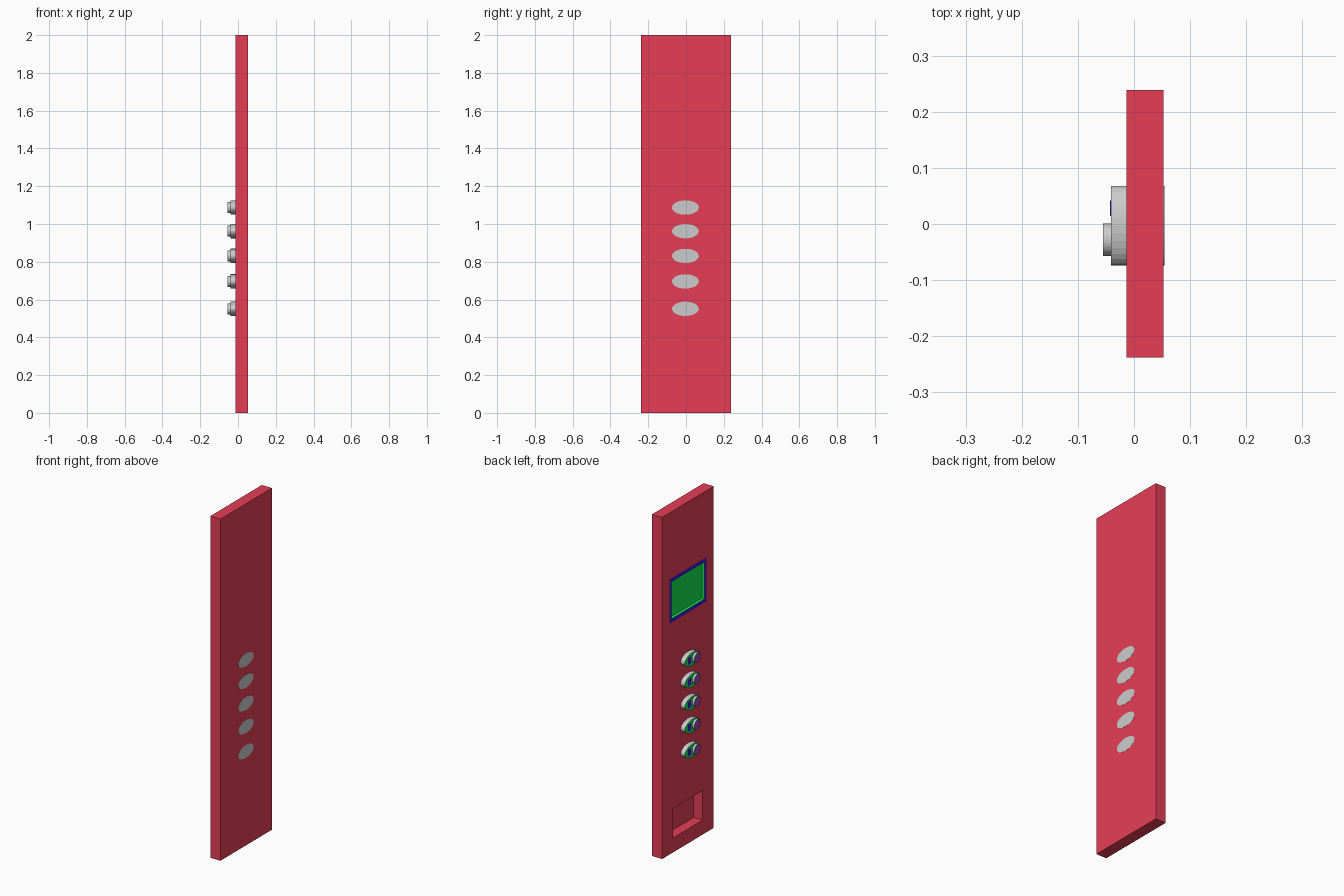
import bpy, bmesh
from math import pi
from mathutils import Matrix, Vector

if "Cube" in bpy.data.objects:
    bpy.data.objects.remove(bpy.data.objects["Cube"])

X0, X1 = -0.013, 0.053          # front (-x) and back of the panel


def material(name, r, g, b):
    m = bpy.data.materials.new(name)
    m.diffuse_color = (r, g, b, 1)
    m.use_nodes = True
    m.node_tree.nodes["Principled BSDF"].inputs["Base Color"].default_value = m.diffuse_color
    return m


RED = material("red", 0.79, 0.048, 0.095)
GREEN = material("green", 0.006, 0.8, 0.09)
BLUE = material("blue", 0.06, 0.006, 0.75)
PURPLE = material("purple", 0.32, 0.07, 0.45)


def finish(bm, name, mats=()):
    me = bpy.data.meshes.new(name)
    bmesh.ops.recalc_face_normals(bm, faces=bm.faces)
    bm.to_mesh(me)
    bm.free()
    for m in mats:
        me.materials.append(m)
    ob = bpy.data.objects.new(name, me)
    bpy.context.collection.objects.link(ob)
    return ob


def box(name, x, y, z, mats=()):
    bm = bmesh.new()
    lo, hi = Vector((x[0], y[0], z[0])), Vector((x[1], y[1], z[1]))
    bmesh.ops.create_cube(bm, size=1, matrix=Matrix.Translation((lo + hi) / 2)
                          @ Matrix.Diagonal((*(hi - lo), 1)))
    return finish(bm, name, mats)


def cut(target, cutter):
    mod = target.modifiers.new("cut", 'BOOLEAN')
    mod.operation, mod.object, mod.solver = 'DIFFERENCE', cutter, 'EXACT'
    cutter.hide_render = True
    bpy.context.view_layer.objects.active = target
    bpy.ops.object.modifier_apply(modifier=mod.name)
    bpy.data.objects.remove(cutter)


def disc(name, x, y, z, ry, rz, rim, face_mat):
    """Oval cylinder along x whose front face carries a coloured inset."""
    bm = bmesh.new()
    bmesh.ops.create_cone(bm, cap_ends=True, segments=32, radius1=1, radius2=1, depth=1)
    bmesh.ops.transform(bm, verts=bm.verts, matrix=Matrix.Translation(((x[0] + x[1]) / 2, y, z))
                        @ Matrix.Diagonal((x[1] - x[0], ry, rz, 1)) @ Matrix.Rotation(pi / 2, 4, 'Y'))
    front = min(bm.faces, key=lambda f: f.calc_center_median().x)
    bmesh.ops.inset_region(bm, faces=[front], thickness=rim)
    front.material_index = 1
    return finish(bm, name, (None, face_mat))


# Panel with display pocket and lower recess
panel = box("panel", (X0, X1), (-0.238, 0.239), (0, 2), [RED])
cut(panel, box("recess_cutter", (X0 - 0.05, 0.045), (-0.134, 0.137), (0.085, 0.258)))
cut(panel, box("display_cutter", (X0 - 0.05, 0.01), (-0.172, 0.172), (1.353, 1.609)))

# Blue display frame filling the pocket edge
frame = box("display_frame", (X0 - 0.0002, 0.01), (-0.173, 0.173), (1.352, 1.61), [BLUE])
cut(frame, box("frame_cutter", (X0 - 0.05, 0.05), (-0.154, 0.154), (1.371, 1.591)))

# Green display: shallow open tray inside the frame
screen = box("display_screen", (X0, 0.009), (-0.154, 0.154), (1.371, 1.591), [GREEN])
cut(screen, box("screen_cutter", (X0 - 0.05, 0.004), (-0.152, 0.152), (1.373, 1.589)))

# Five buttons: oval base, plain blue marker and round push button
for i, z in enumerate((0.551, 0.696, 0.831, 0.962, 1.087)):
    disc(f"button_base_{i}", (-0.041, 0.054), -0.003, z, 0.071, 0.038, 0.001, GREEN)
    disc(f"push_button_{i}", (-0.055, -0.03), -0.028, z, 0.029, 0.029, 0.001, PURPLE)
    box(f"button_marker_{i}", (-0.043, -0.04), (0.014, 0.042), (z - 0.018, z + 0.018), [BLUE])
